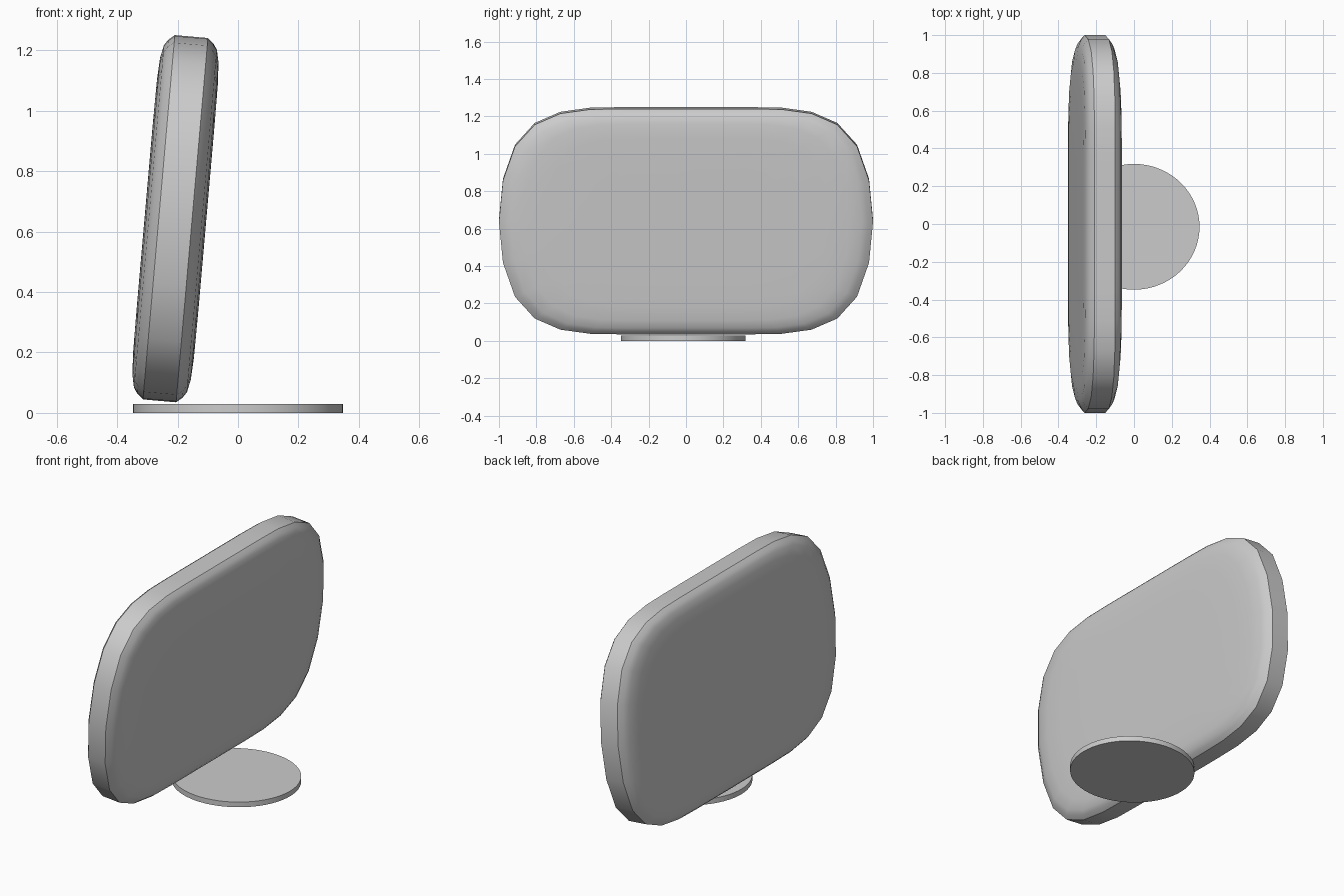
import bpy, bmesh, math
from mathutils import Matrix, Vector

if "Cube" in bpy.data.objects:
    bpy.data.objects.remove(bpy.data.objects["Cube"])

# Rounded screen outline: closed cubic B-spline around a wide rectangle
W, H, C = 1.0286, 0.605, 0.343
ctrl = [(C, H), (W, H), (W, -H), (C, -H), (-C, -H), (-W, -H), (-W, H), (-C, H)]


def spline(points, steps):
    out, n = [], len(points)
    for i in range(n):
        p = [Vector(points[(i + k - 1) % n]) for k in range(4)]
        for s in range(steps):
            t = s / steps
            b = ((1 - t) ** 3, 3 * t**3 - 6 * t**2 + 4,
                 -3 * t**3 + 3 * t**2 + 3 * t + 1, t**3)
            out.append(sum((q * w for q, w in zip(p, b)), Vector((0, 0))) / 6)
    return out


def finish(bm, name):
    bmesh.ops.recalc_face_normals(bm, faces=bm.faces)
    mesh = bpy.data.meshes.new(name)
    bm.to_mesh(mesh)
    bm.free()
    ob = bpy.data.objects.new(name, mesh)
    bpy.context.collection.objects.link(ob)
    bpy.ops.object.select_all(action='DESELECT')
    ob.select_set(True)
    bpy.context.view_layer.objects.active = ob
    bpy.ops.object.shade_smooth_by_angle(angle=math.radians(30))
    return ob


# Screen: flat rim band with softly bulging front and back, leaning 5 degrees
outline = spline(ctrl, 4)
side = [(1.0, 0.055), (0.972, 0.075), (0.94, 0.088), (0.87, 0.097),
        (0.75, 0.101), (0.5, 0.102)]
profile = [(s, -x) for s, x in reversed(side)] + side
bm = bmesh.new()
rings = [[bm.verts.new((x, p.x * s, p.y * s)) for p in outline] for s, x in profile]
n = len(outline)
for a, b in zip(rings, rings[1:]):
    for i in range(n):
        j = (i + 1) % n
        bm.faces.new((a[i], a[j], b[j], b[i]))
bm.faces.new(rings[0])
bm.faces.new(rings[-1])
screen = finish(bm, "screen")
screen.location = (-0.207, 0, 0.6425)
screen.rotation_euler.y = math.radians(5)

# Base: thin flat disc on the ground
bm = bmesh.new()
bmesh.ops.create_cone(bm, cap_ends=True, segments=64, radius1=1, radius2=1, depth=1,
                      matrix=Matrix.Translation((0, -0.015, 0.015))
                      @ Matrix.Diagonal((0.347, 0.333, 0.03, 1)))
finish(bm, "base_disc")
